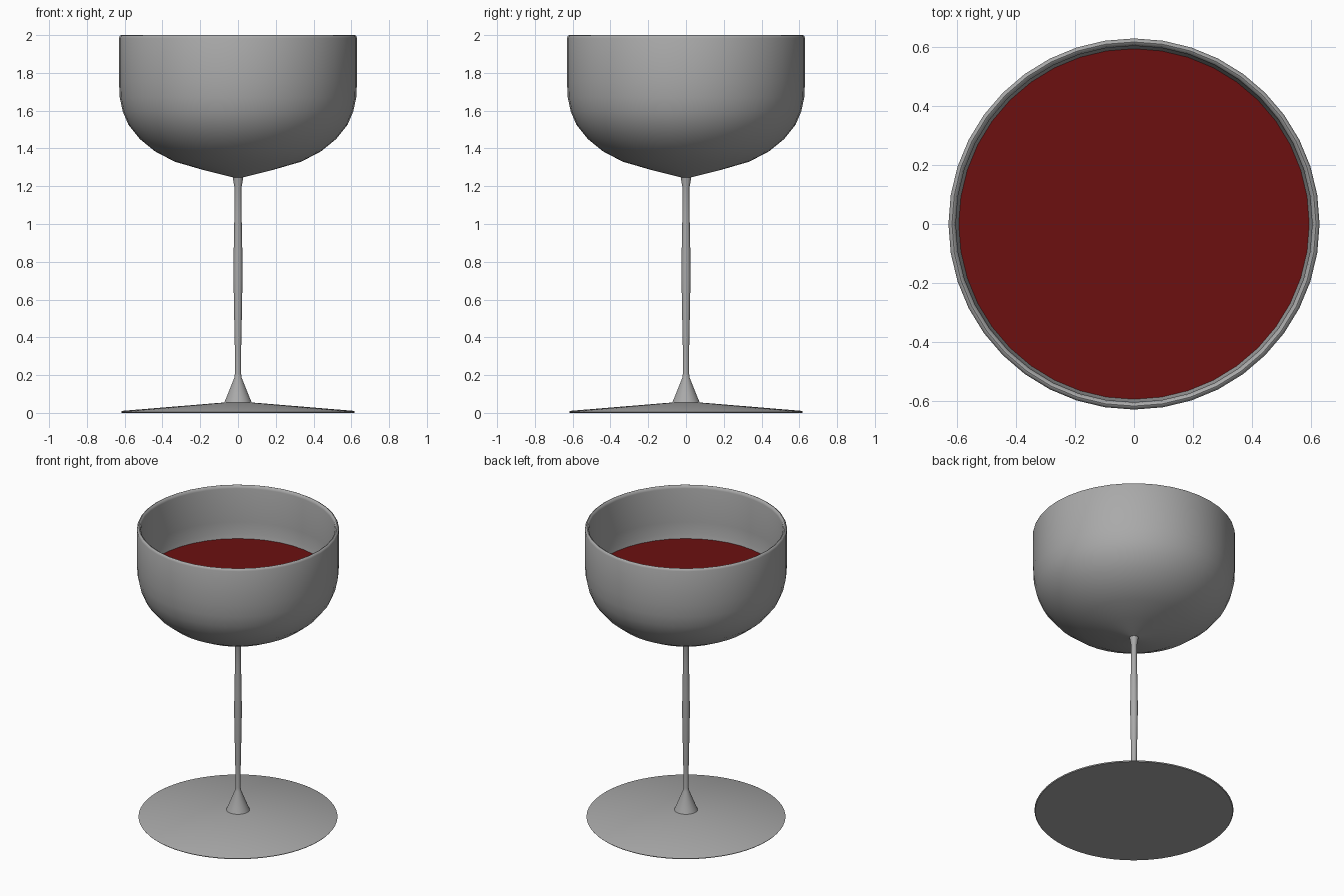
import bpy, bmesh, math

if "Cube" in bpy.data.objects:
    bpy.data.objects.remove(bpy.data.objects["Cube"])

SIDES = 40


def material(name, rgb):
    m = bpy.data.materials.new(name)
    m.diffuse_color = (*rgb, 1.0)
    m.use_nodes = True
    m.node_tree.nodes["Principled BSDF"].inputs["Base Color"].default_value = m.diffuse_color
    return m


glass = material("grey_glass", (0.4, 0.4, 0.4))
red = material("red_wine", (0.15, 0.005, 0.005))


def lathe(name, profile, mat, sides=SIDES, angle=30):
    """Spin (radius, z) points around z; radius 0 makes a pole."""
    bm = bmesh.new()
    rings = []
    for r, z in profile:
        if r == 0:
            rings.append([bm.verts.new((0, 0, z))])
        else:
            rings.append([bm.verts.new((r * math.cos(2 * math.pi * i / sides),
                                        r * math.sin(2 * math.pi * i / sides), z))
                          for i in range(sides)])
    for a, b in zip(rings, rings[1:]):
        for i in range(sides):
            j = (i + 1) % sides
            if len(a) == 1:
                bm.faces.new((a[0], b[j], b[i]))
            elif len(b) == 1:
                bm.faces.new((a[i], a[j], b[0]))
            else:
                bm.faces.new((a[i], a[j], b[j], b[i]))
    bmesh.ops.recalc_face_normals(bm, faces=bm.faces)
    me = bpy.data.meshes.new(name)
    bm.to_mesh(me)
    bm.free()
    me.materials.append(mat)
    ob = bpy.data.objects.new(name, me)
    bpy.context.collection.objects.link(ob)
    bpy.ops.object.select_all(action='DESELECT')
    ob.select_set(True)
    bpy.context.view_layer.objects.active = ob
    bpy.ops.object.shade_smooth_by_angle(angle=math.radians(angle))
    return ob


# Bowl: outer wall, rounded rim, inner wall
lathe("bowl", [
    (0, 1.242), (0.03, 1.248), (0.18, 1.285), (0.335, 1.33), (0.44, 1.385),
    (0.52, 1.45), (0.58, 1.525), (0.61, 1.595), (0.626, 1.67), (0.63, 1.75),
    (0.63, 1.985), (0.625, 1.997), (0.618, 2.0), (0.609, 1.995), (0.605, 1.98),
    (0.605, 1.75), (0.601, 1.67), (0.587, 1.60), (0.559, 1.535), (0.50, 1.465),
    (0.425, 1.405), (0.325, 1.352), (0.175, 1.308), (0, 1.265)], glass, angle=50)

# Wine filling the lower bowl
lathe("wine", [
    (0, 1.268), (0.174, 1.311), (0.323, 1.355), (0.423, 1.408), (0.498, 1.468),
    (0.557, 1.538), (0.585, 1.60), (0.595, 1.64), (0, 1.64)], red)

# Stem with flared ends
lathe("stem", [
    (0, 0.045), (0.075, 0.05), (0.06, 0.085), (0.02, 0.185), (0.016, 0.21),
    (0.017, 0.35), (0.021, 0.55), (0.024, 0.72), (0.023, 0.85), (0.019, 1.05),
    (0.018, 1.19), (0.028, 1.245), (0, 1.25)], glass)

# Shallow conical foot
lathe("foot", [
    (0, 0.0), (0.615, 0.0), (0.62, 0.006), (0.61, 0.011), (0.075, 0.055),
    (0, 0.055)], glass, sides=64)
